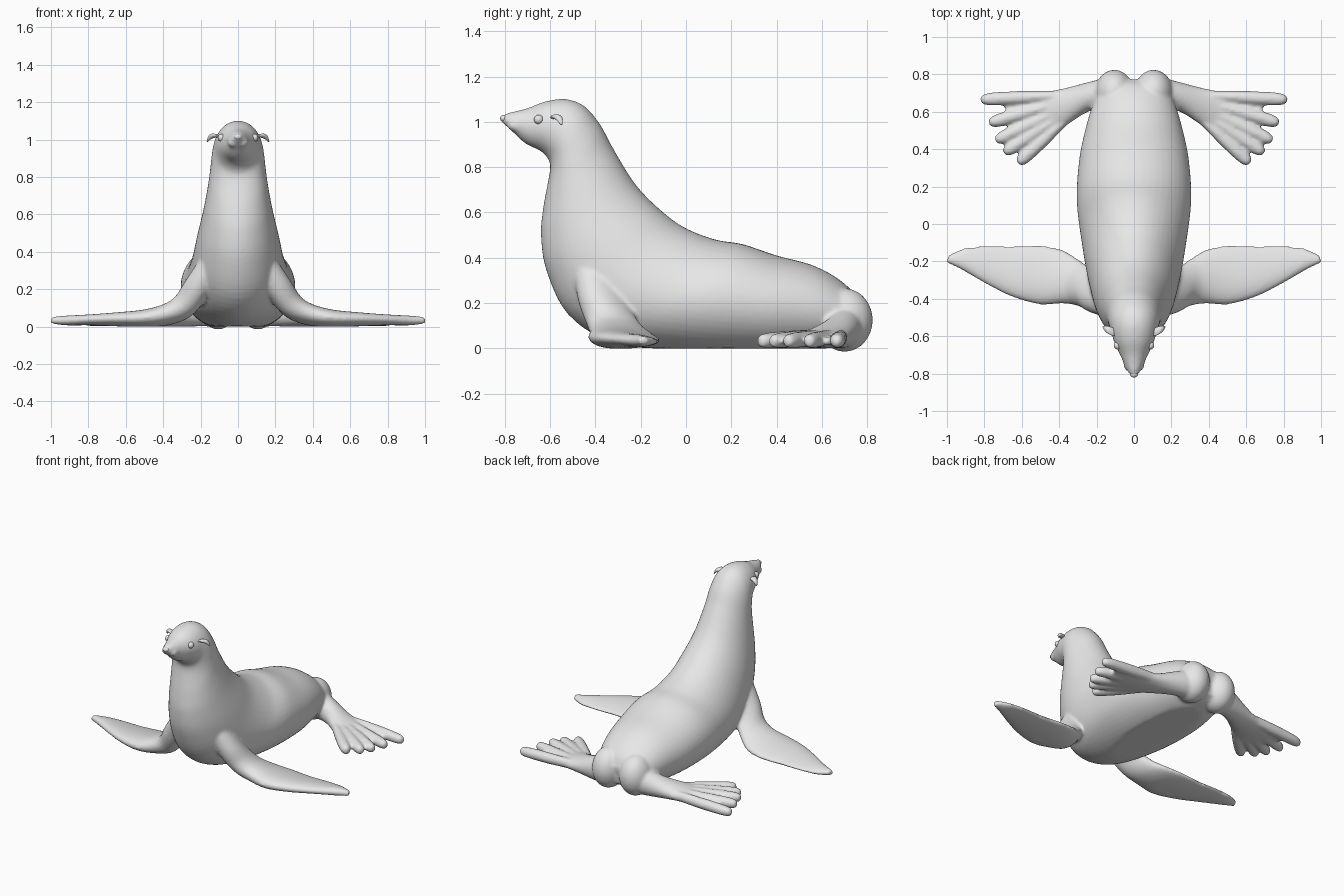
import bpy
import bmesh
from math import sin, cos, tau
from mathutils import Vector, Matrix

cube = bpy.data.objects.get("Cube")
if cube:
    bpy.data.objects.remove(cube, do_unlink=True)

grey = bpy.data.materials.new("plain grey")
grey.use_nodes = True
grey.diffuse_color = (0.8, 0.8, 0.8, 1)
grey.node_tree.nodes["Principled BSDF"].inputs["Base Color"].default_value = grey.diffuse_color


def spline(a, b, c, d, t):
    """Catmull-Rom point between b and c."""
    return b + (c - a) * (t / 2) + (a * 2 - b * 5 + c * 4 - d) * (t * t / 2) \
        + (b * 3 - a - c * 3 + d) * (t ** 3 / 2)


def loft(bm, sections, side=1, skew=0.0, sides=32, steps=5):
    """Skin smoothly through elliptical sections (centre, half axis, half axis)."""
    last = len(sections) - 1
    smooth = []
    for i in range(last):
        near = [sections[min(max(i + k, 0), last)] for k in (-1, 0, 1, 2)]
        for s in range(steps):
            smooth.append([spline(*(n[k] for n in near), s / steps) for k in range(3)])
    smooth.append(sections[-1])
    rings = []
    for centre, u, v in smooth:
        ring = []
        for j in range(sides):
            a = tau * j / sides
            p = centre + u * cos(a) + v * (sin(a) * (1 + skew * cos(a)))
            ring.append(bm.verts.new((p.x * side, p.y, max(p.z, 0))))
        rings.append(ring)
    for r, q in zip(rings, rings[1:]):
        for j in range(sides):
            k = (j + 1) % sides
            bm.faces.new((r[j], r[k], q[k], q[j]))
    bm.faces.new(rings[0])
    bm.faces.new(rings[-1])


def blade(rows):
    """Sections from (leading point, trailing point, thickness) rows."""
    leads = [Vector(r[0]) for r in rows]
    trails = [Vector(r[1]) for r in rows]
    mids = [(a + b) / 2 for a, b in zip(leads, trails)]
    out = []
    for i, row in enumerate(rows):
        u = (leads[i] - trails[i]) / 2
        along = mids[min(i + 1, len(rows) - 1)] - mids[max(i - 1, 0)]
        out.append((mids[i], u, along.cross(u).normalized() * row[2] / 2))
    return out


def ball(bm, centre, radii):
    bmesh.ops.create_uvsphere(bm, u_segments=24, v_segments=16, radius=1,
                              matrix=Matrix.Translation(centre) @ Matrix.Diagonal((*radii, 1)))


def finish(bm, name):
    bmesh.ops.recalc_face_normals(bm, faces=bm.faces[:])
    mesh = bpy.data.meshes.new(name)
    bm.to_mesh(mesh)
    bm.free()
    mesh.materials.append(grey)
    mesh.polygons.foreach_set("use_smooth", [True] * len(mesh.polygons))
    obj = bpy.data.objects.new(name, mesh)
    bpy.context.collection.objects.link(obj)
    return obj


# Head, neck and trunk: back (y, z), belly (y, z), half width
TRUNK = [
    (-.82, 1.025, -.815, 1.0, .014), (-.78, 1.04, -.775, .965, .038),
    (-.7, 1.06, -.71, .905, .072), (-.62, 1.09, -.64, .87, .106),
    (-.53, 1.1, -.605, .83, .124), (-.45, 1.07, -.6, .79, .137),
    (-.38, .99, -.61, .73, .146), (-.32, .88, -.63, .62, .16),
    (-.22, .72, -.64, .5, .187), (-.1, .6, -.615, .34, .22),
    (0, .53, -.52, .15, .247), (.13, .48, -.33, .03, .277),
    (.25, .46, 0, -.02, .306), (.4, .41, .3, -.03, .292),
    (.55, .37, .5, -.02, .255), (.66, .315, .62, 0, .22),
    (.74, .245, .7, .02, .185), (.775, .17, .755, .05, .11)]

# Front flipper: leading edge, trailing edge, thickness
FRONT = [
    ((.14, -.5, .37), (.12, -.26, .3), .13), ((.225, -.475, .22), (.22, -.24, .17), .14),
    ((.29, -.44, .12), (.3, -.19, .09), .13), ((.38, -.425, .075), (.38, -.14, .05), .11),
    ((.5, -.43, .05), (.5, -.115, .035), .09), ((.65, -.39, .045), (.66, -.12, .03), .07),
    ((.8, -.315, .04), (.8, -.118, .03), .055), ((.92, -.245, .035), (.91, -.13, .03), .05),
    ((1.003, -.205, .035), (.99, -.165, .033), .035)]

# Hind leg and web
HIND = [
    ((.08, .8, .11), (.08, .6, .11), .22), ((.22, .765, .08), (.22, .61, .08), .16),
    ((.4, .72, .05), (.37, .52, .05), .1), ((.58, .695, .035), (.48, .43, .035), .06),
    ((.72, .68, .03), (.57, .385, .03), .035)]

TOES = [(.82, .665), (.775, .54), (.74, .445), (.695, .38), (.62, .325)]

bm = bmesh.new()
trunk = []
for ty, tz, by, bz, w in TRUNK:
    top, low = Vector((0, ty, tz)), Vector((0, by, bz))
    trunk.append(((top + low) / 2, Vector((w, 0, 0)), (top - low) / 2))
loft(bm, trunk, sides=48)

for side in (1, -1):
    loft(bm, blade(FRONT), side, skew=.3)
    loft(bm, blade(HIND), side)
    # Rounded heel beside the tail
    ball(bm, (.105 * side, .7, .125), (.105, .125, .14))
    # Five toes fanning out of the web
    for i, tip in enumerate(TOES):
        end = Vector((*tip, .032))
        root = Vector((.33, .69 - .025 * i, .055))
        across = (end - root).cross(Vector((0, 0, 1))).normalized()
        rows = []
        for t, wide, high in ((0, .02, .03), (.5, .034, .036), (.85, .036, .034),
                              (.97, .026, .028), (1, .012, .015)):
            rows.append((root.lerp(end, t), across * wide, Vector((0, 0, high))))
        loft(bm, rows, side, sides=16)
    # Muzzle cheek
    ball(bm, (.025 * side, -.745, .985), (.032, .045, .03))

body = finish(bm, "body")
remesh = body.modifiers.new("Blend", "REMESH")
remesh.mode = "VOXEL"
remesh.voxel_size = .01
remesh.use_smooth_shade = True
relax = body.modifiers.new("Relax", "SMOOTH")
relax.factor = .5
relax.iterations = 6

# Nose
bm = bmesh.new()
ball(bm, (0, -.803, 1.015), (.022, .018, .016))
finish(bm, "nose")

# Eyes and small curled ears
for side, label in ((1, "left"), (-1, "right")):
    bm = bmesh.new()
    ball(bm, (.088 * side, -.65, 1.01), (.02, .021, .021))
    finish(bm, label + "_eye")
    bm = bmesh.new()
    ear = []
    for x, y, z, r in ((.095, -.58, 1.015, .02), (.125, -.572, 1.022, .022),
                       (.15, -.56, 1.012, .016), (.166, -.55, .988, .004)):
        ear.append((Vector((x, y, z)), Vector((0, r, 0)), Vector((r, 0, r)) * .5))
    loft(bm, ear, side, sides=16)
    finish(bm, label + "_ear")
